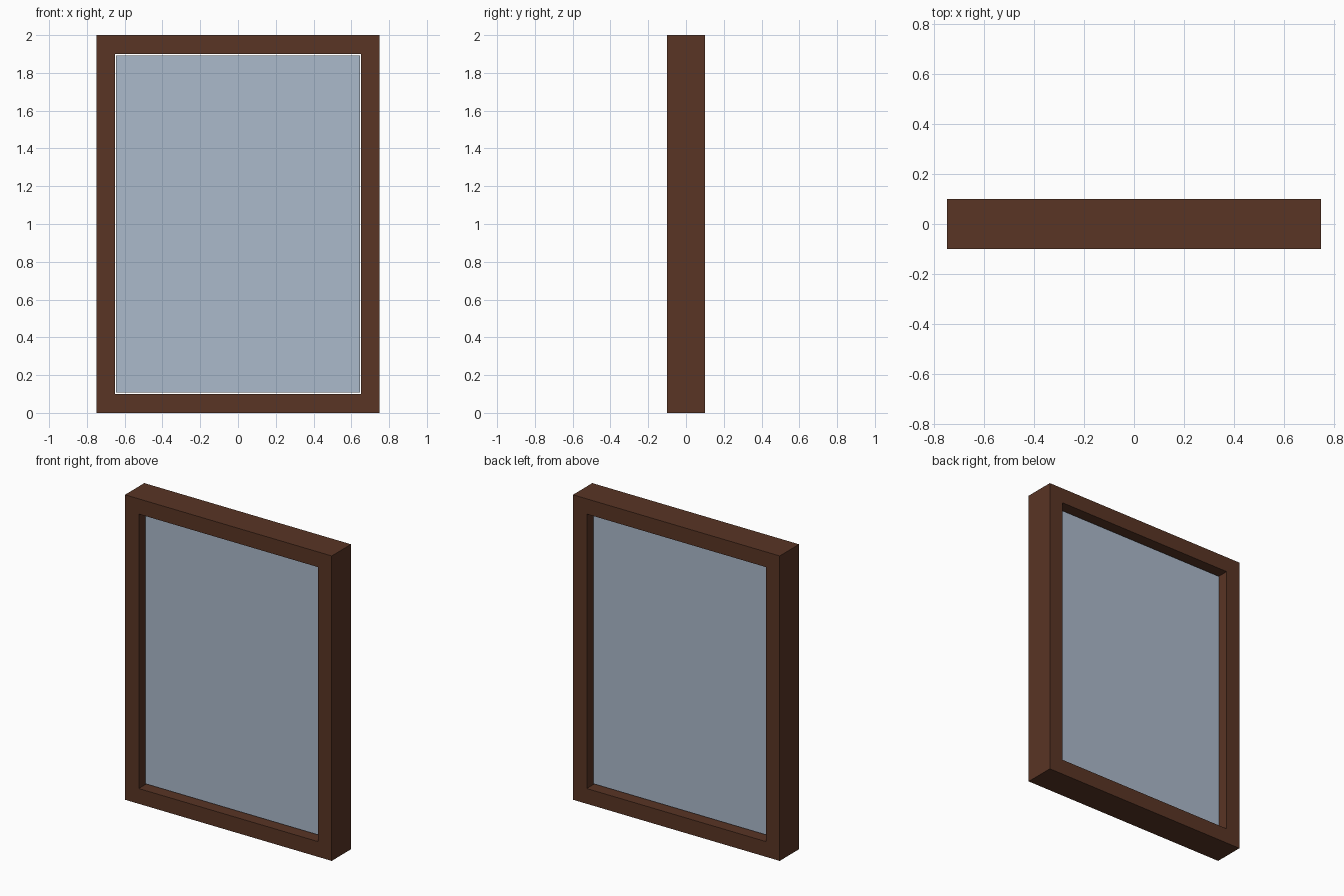
import bpy, bmesh

if "Cube" in bpy.data.objects:
    bpy.data.objects.remove(bpy.data.objects["Cube"])


def material(name, rgb):
    m = bpy.data.materials.new(name)
    m.diffuse_color = (*rgb, 1.0)
    m.use_nodes = True
    m.node_tree.nodes["Principled BSDF"].inputs["Base Color"].default_value = m.diffuse_color
    return m


def make_object(name, bm, mat):
    bmesh.ops.recalc_face_normals(bm, faces=bm.faces)
    me = bpy.data.meshes.new(name)
    bm.to_mesh(me)
    bm.free()
    me.materials.append(mat)
    ob = bpy.data.objects.new(name, me)
    bpy.context.collection.objects.link(ob)
    return ob


def rect(bm, half_w, z0, z1, y):
    return [bm.verts.new(p) for p in ((-half_w, y, z0), (half_w, y, z0),
                                      (half_w, y, z1), (-half_w, y, z1))]


wood = material("dark brown wood", (0.10, 0.035, 0.018))
glass = material("pale blue glass", (0.41, 0.49, 0.60))

# Window frame: four rectangular loops bridged into a closed ring
bm = bmesh.new()
loops = [rect(bm, 0.75, 0.0, 2.0, -0.1), rect(bm, 0.75, 0.0, 2.0, 0.1),
         rect(bm, 0.65, 0.1, 1.9, 0.1), rect(bm, 0.65, 0.1, 1.9, -0.1)]
for i in range(4):
    a, b = loops[i], loops[(i + 1) % 4]
    for j in range(4):
        k = (j + 1) % 4
        bm.faces.new((a[j], a[k], b[k], b[j]))
make_object("window_frame", bm, wood)

# Glass pane: thin slab with a slight gap all round
bm = bmesh.new()
bmesh.ops.create_cube(bm, size=1.0)
bmesh.ops.scale(bm, vec=(1.29, 0.07, 1.785), verts=bm.verts)
bmesh.ops.translate(bm, vec=(0, 0, 1.0), verts=bm.verts)
make_object("glass_pane", bm, glass)
